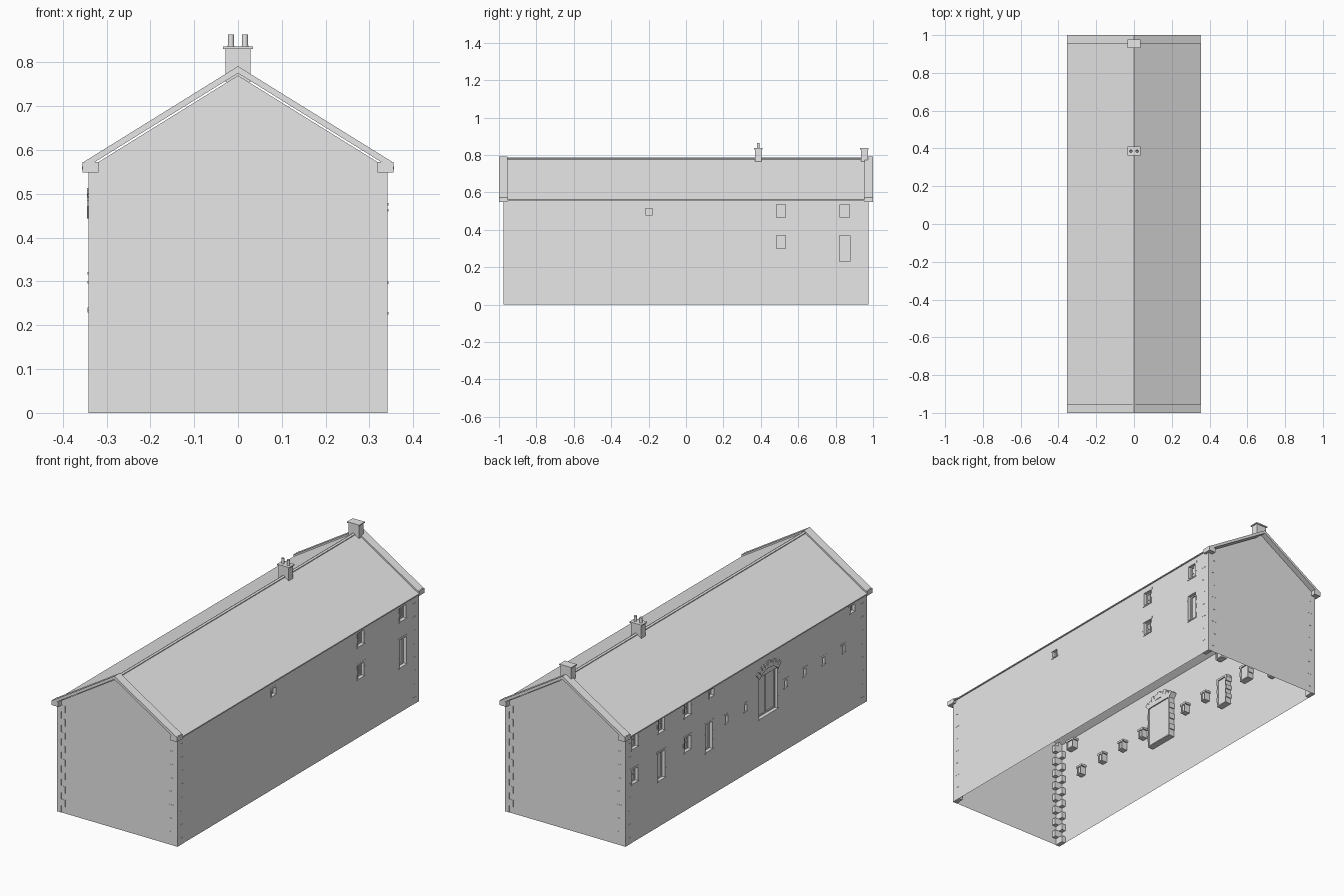
import bpy, bmesh, math
from mathutils import Matrix, Vector

if "Cube" in bpy.data.objects:
    bpy.data.objects.remove(bpy.data.objects["Cube"], do_unlink=True)

stone = bpy.data.materials.new("pale grey stone")
stone.use_nodes = True
GREY = (0.8, 0.8, 0.8, 1)
stone.diffuse_color = GREY
stone.node_tree.nodes["Principled BSDF"].inputs["Base Color"].default_value = GREY

HX, HY = 0.34, 0.975      # wall half width and half length
EAVE, SLOPE = 0.565, 0.62


def finish(name, bm, recalc=True):
    if recalc:
        bmesh.ops.recalc_face_normals(bm, faces=bm.faces)
    mesh = bpy.data.meshes.new(name)
    bm.to_mesh(mesh)
    bm.free()
    mesh.materials.append(stone)
    ob = bpy.data.objects.new(name, mesh)
    bpy.context.collection.objects.link(ob)
    return ob


def box(bm, x0, x1, y0, y1, z0, z1, tilt=None):
    size = Matrix.Diagonal((abs(x1 - x0), abs(y1 - y0), abs(z1 - z0), 1))
    centre = Vector((x0 + x1, y0 + y1, z0 + z1)) / 2
    turn = Matrix.Rotation(tilt, 4, 'X') if tilt else Matrix()
    bmesh.ops.create_cube(bm, size=1, matrix=Matrix.Translation(centre) @ turn @ size)


def extrude_profile(bm, points, y0, y1):
    face = bm.faces.new([bm.verts.new((x, y0, z)) for x, z in points])
    new = bmesh.ops.extrude_face_region(bm, geom=[face])["geom"]
    verts = [v for v in new if isinstance(v, bmesh.types.BMVert)]
    bmesh.ops.translate(bm, verts=verts, vec=(0, y1 - y0, 0))


def chevron(half, top, thick):
    low = top - SLOPE * half
    return [(-half, low), (0, top), (half, low),
            (half, low - thick), (0, top - thick), (-half, low - thick)]


# Openings: kind, centre y, centre z, width, height
WINDOW, DOOR, SMALL, VENT = (0.05, 0.07), (0.055, 0.14), (0.036, 0.036), (0.018, 0.036)
GATE = (0.15, 0.21)
right_side = [("window", 0.508, 0.5, WINDOW), ("window", 0.508, 0.335, WINDOW),
              ("window", 0.848, 0.5, WINDOW), ("door", 0.848, 0.3, DOOR),
              ("small", -0.198, 0.497, SMALL)]
left_side = [("window", y, z, WINDOW) for y in (0.9, 0.473) for z in (0.513, 0.336)]
left_side += [("window", 0.684, 0.513, WINDOW), ("door", 0.684, 0.305, DOOR),
              ("door", 0.3, 0.305, DOOR), ("small", 0.28, 0.523, SMALL),
              ("small", -0.86, 0.518, SMALL), ("gate", -0.18, 0.345, GATE)]
left_side += [("vent", y, 0.34, VENT) for y in (0.158, 0.004, -0.32, -0.473, -0.627, -0.79)]


def long_wall(name, s, openings):
    # Sheet divided into cells, leaving out the cells inside openings
    rects = [(y - w / 2, y + w / 2, z - h / 2, z + h / 2) for _, y, z, (w, h) in openings]
    ys = sorted({-HY, HY} | {v for r in rects for v in r[:2]})
    zs = sorted({0, EAVE} | {v for r in rects for v in r[2:]})
    bm = bmesh.new()
    for y0, y1 in zip(ys, ys[1:]):
        for z0, z1 in zip(zs, zs[1:]):
            cy, cz = (y0 + y1) / 2, (z0 + z1) / 2
            if any(a < cy < b and c < cz < d for a, b, c, d in rects):
                continue
            ring = [(y0, z0), (y1, z0), (y1, z1), (y0, z1)][::s]
            bm.faces.new([bm.verts.new((s * HX, y, z)) for y, z in ring])
    bmesh.ops.remove_doubles(bm, verts=bm.verts, dist=1e-6)
    bmesh.ops.dissolve_limit(bm, angle_limit=0.01, verts=bm.verts, edges=bm.edges)
    finish(name, bm, recalc=False)


def surround_and_fill(label, s, kind, y, z, w, h):
    stones, fill = bmesh.new(), bmesh.new()

    def block(bm, inner, proud, cy, cz, bw, bh, tilt=None):
        box(bm, s * (HX - inner), s * (HX + proud),
            cy - bw / 2, cy + bw / 2, cz - bh / 2, cz + bh / 2, tilt)

    depth, edge = 0.032, 0.01
    # Lintel, sill and toothed jamb stones
    if kind != "gate":
        block(stones, depth, 0.001, y, z + h / 2 + edge / 2, w + 0.024, edge)
    block(stones, depth, 0.003, y, z - h / 2 - 0.003, w + 0.012, 0.006)
    rows = {"door": 6, "gate": 7, "window": 3}.get(kind, 1)
    for side in (-1, 1):
        for i in range(rows):
            bw = edge if i % 2 else 0.005
            block(stones, depth, 0.001, y + side * (w + bw) / 2,
                  z - h / 2 + (i + 0.5) * h / rows, bw, h / rows)
    # Stepped fan of arch stones over the large doorway
    if kind == "gate":
        radius = 0.11
        base = z + h / 2 + 0.035 - radius
        for i in range(9):
            a = math.radians(-42 + 84 * i / 8)
            length = 0.036 if i % 2 == 0 else 0.028
            r = radius + length / 2 - 0.008
            block(stones, depth, 0.005, y + r * math.sin(a), base + r * math.cos(a),
                  0.02, length, -a)
        block(stones, depth, 0.001, y, z + h / 2 + 0.012, w * 0.95, 0.024)
    finish(label + "_surround", stones)
    # Recessed leaf with frame, glazing bars or door boards
    block(fill, 0.026, -0.02, y, z, w, h)
    if kind != "vent":
        for side in (-1, 1):
            block(fill, 0.022, -0.015, y + side * (w / 2 - 0.003), z, 0.006, h)
            block(fill, 0.022, -0.015, y, z + side * (h / 2 - 0.003), w, 0.006)
        if kind != "door":
            block(fill, 0.022, -0.016, y, z, 0.004, h)
        if kind == "window":
            block(fill, 0.022, -0.016, y, z, w, 0.005)
    finish(label + "_leaf", fill)


for label, s, openings in (("left", 1, right_side), ("right", -1, left_side)):
    long_wall(label + "_wall", s, openings)
    for i, (kind, y, z, (w, h)) in enumerate(openings):
        surround_and_fill(f"{label}_{kind}_{i}", s, kind, y, z, w, h)

# Gable walls, parapet copings, kneelers and corner stones at both ends
for label, s in (("front", -1), ("back", 1)):
    bm = bmesh.new()
    points = [(-HX, 0), (HX, 0), (HX, 0.559), (0, 0.77), (-HX, 0.559)][::-s]
    bm.faces.new([bm.verts.new((x, s * HY, z)) for x, z in points])
    finish(label + "_gable_wall", bm, recalc=False)

    bm = bmesh.new()
    extrude_profile(bm, chevron(0.35, 0.791, 0.016), s * 0.955, s)
    finish(label + "_coping", bm)

    bm = bmesh.new()
    for side in (-1, 1):
        box(bm, side * 0.318, side * 0.355, s * 0.955, s, 0.549, 0.573)
    finish(label + "_kneelers", bm)

    bm = bmesh.new()
    rows = 16
    for side in (-1, 1):
        for i in range(rows):
            a, b = (0.045, 0.022) if i % 2 else (0.022, 0.045)
            box(bm, side * (HX - a), side * (HX + 0.001), s * (HY - b), s * (HY + 0.001),
                i * 0.55 / rows, (i + 1) * 0.55 / rows)
    finish(label + "_corner_stones", bm)

# Roof slopes and ridge tiles
bm = bmesh.new()
extrude_profile(bm, chevron(0.356, 0.782, 0.006), -0.965, 0.965)
finish("roof", bm)
bm = bmesh.new()
extrude_profile(bm, chevron(0.008, 0.786, 0.006), -0.955, 0.955)
finish("ridge_tiles", bm)

# Chimneys: stack with projecting cap, pots on the middle one
for label, y in (("middle", 0.386), ("back", 0.954)):
    bm = bmesh.new()
    box(bm, -0.029, 0.029, y - 0.018, y + 0.018, 0.755, 0.831)
    box(bm, -0.034, 0.034, y - 0.023, y + 0.023, 0.83, 0.836)
    finish(label + "_chimney", bm)

pots = bmesh.new()
for x in (-0.016, 0.016):
    bmesh.ops.create_cone(pots, cap_ends=True, segments=12, radius1=0.0075, radius2=0.0065,
                          depth=0.028, matrix=Matrix.Translation((x, 0.386, 0.849)))
tops = [f for f in pots.faces if f.normal.z > 0.9]
bmesh.ops.inset_individual(pots, faces=tops, thickness=0.002)
bmesh.ops.translate(pots, verts=list({v for f in tops for v in f.verts}), vec=(0, 0, -0.015))
finish("chimney_pots", pots)
